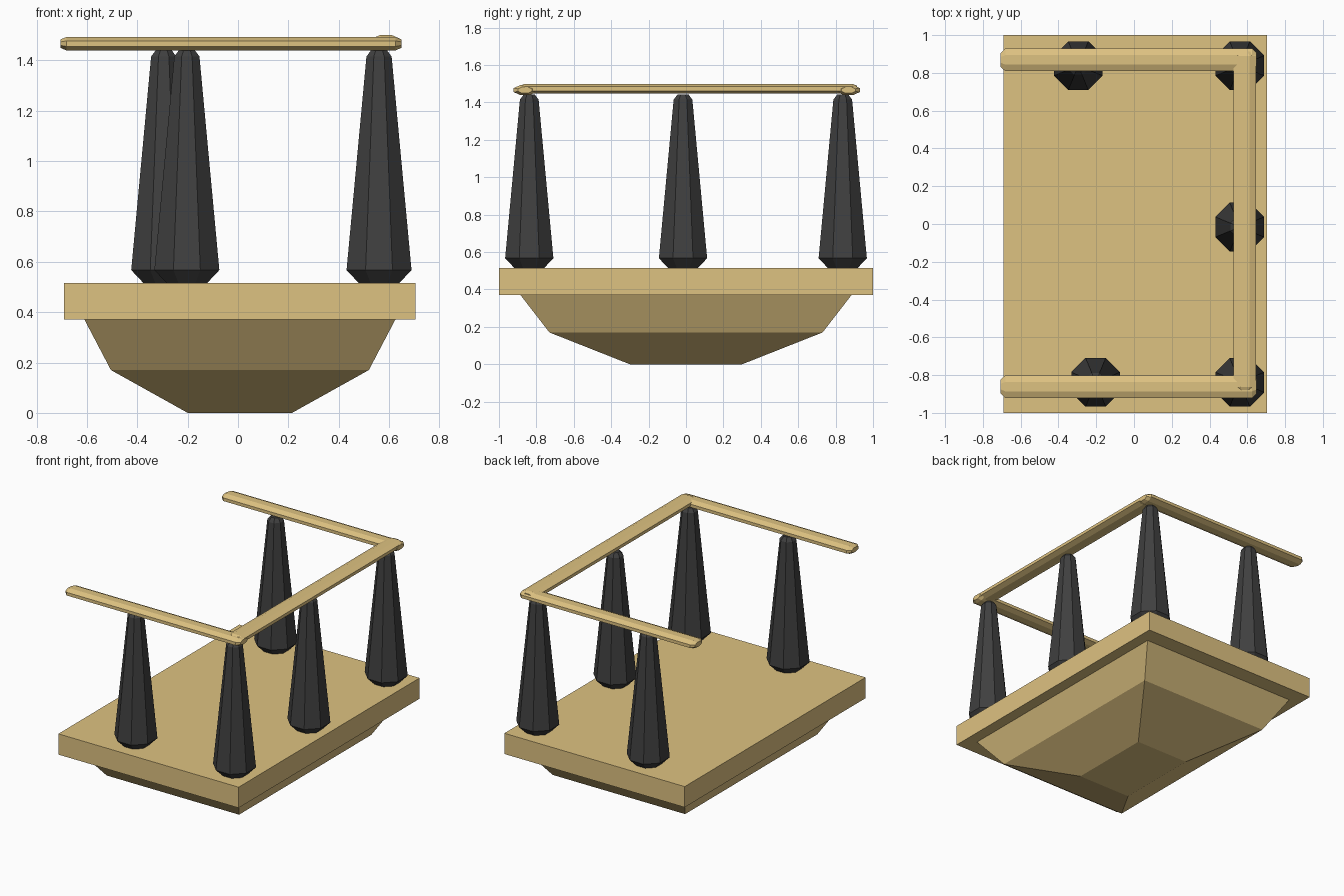
import bpy, bmesh, math
from mathutils import Matrix, Vector

if "Cube" in bpy.data.objects:
    bpy.data.objects.remove(bpy.data.objects["Cube"])


def material(name, rgb):
    m = bpy.data.materials.new(name)
    m.diffuse_color = (*rgb, 1)
    m.use_nodes = True
    m.node_tree.nodes["Principled BSDF"].inputs["Base Color"].default_value = m.diffuse_color
    return m


WOOD = material("wood", (0.73, 0.54, 0.22))
DARK = material("dark_stone", (0.05, 0.05, 0.05))


def loft(name, rings, mat, matrix=Matrix()):
    """Join equal-length rings of points into a closed, flat-shaded solid."""
    bm = bmesh.new()
    loops = [[bm.verts.new(matrix @ Vector(p)) for p in ring] for ring in rings]
    n = len(loops[0])
    for a, b in zip(loops, loops[1:]):
        for i in range(n):
            j = (i + 1) % n
            bm.faces.new((a[i], a[j], b[j], b[i]))
    bm.faces.new(loops[0][::-1])
    bm.faces.new(loops[-1])
    bmesh.ops.recalc_face_normals(bm, faces=bm.faces)
    mesh = bpy.data.meshes.new(name)
    bm.to_mesh(mesh)
    bm.free()
    mesh.materials.append(mat)
    obj = bpy.data.objects.new(name, mesh)
    bpy.context.collection.objects.link(obj)
    return obj


def rect(hx, hy, z):
    return [(-hx, -hy, z), (hx, -hy, z), (hx, hy, z), (-hx, hy, z)]


def octagon(ax, ay, z):
    """Octagon with axis-aligned flats at distances ax and ay."""
    k = 1 / math.cos(math.pi / 8)
    angles = [math.pi / 8 + i * math.pi / 4 for i in range(8)]
    return [(ax * k * math.cos(a), ay * k * math.sin(a), z) for a in angles]


# Floor slab and the tapering base below it
centre = Matrix.Translation((0.0075, 0, 0))
loft("floor_slab", [rect(0.6975, 1, 0.37), rect(0.6975, 1, 0.515)], WOOD, centre)
loft("tapered_base", [rect(0.207, 0.3, 0), rect(0.512, 0.73, 0.17),
                      rect(0.617, 0.885, 0.37)], WOOD, centre)

# Octagonal tapered balusters
profile = [(0.08, 0.515), (0.129, 0.567), (0.05, 1.415), (0.03, 1.442)]
spots = [(0.56, 0.838), (0.56, -0.016), (0.56, -0.838), (-0.295, 0.838), (-0.203, -0.838)]
for i, (x, y) in enumerate(spots):
    loft(f"baluster_{i + 1}", [octagon(r, r, z) for r, z in profile],
         DARK, Matrix.Translation((x, y, 0)))


# Flattened octagonal handrails with chamfered ends
def rail(name, centre, length, along_x):
    h, w, t, c = length / 2, 0.06, 0.0265, 0.024
    rings = [octagon(w * s, t * s, z)
             for s, z in ((0.62, -h), (1, c - h), (1, h - c), (0.62, h))]
    # local x -> across, local y -> up, local z -> along the rail
    turn = Matrix(((0, 0, 1), (1, 0, 0), (0, 1, 0))) if along_x else \
        Matrix(((-1, 0, 0), (0, 0, 1), (0, 1, 0)))
    loft(name, rings, WOOD, Matrix.Translation(centre) @ turn.to_4x4())


rail("back_side_rail", (-0.028, 0.869, 1.466), 1.355, True)
rail("front_side_rail", (-0.028, -0.861, 1.466), 1.355, True)
rail("cross_rail", (0.587, 0.014, 1.473), 1.80, False)
